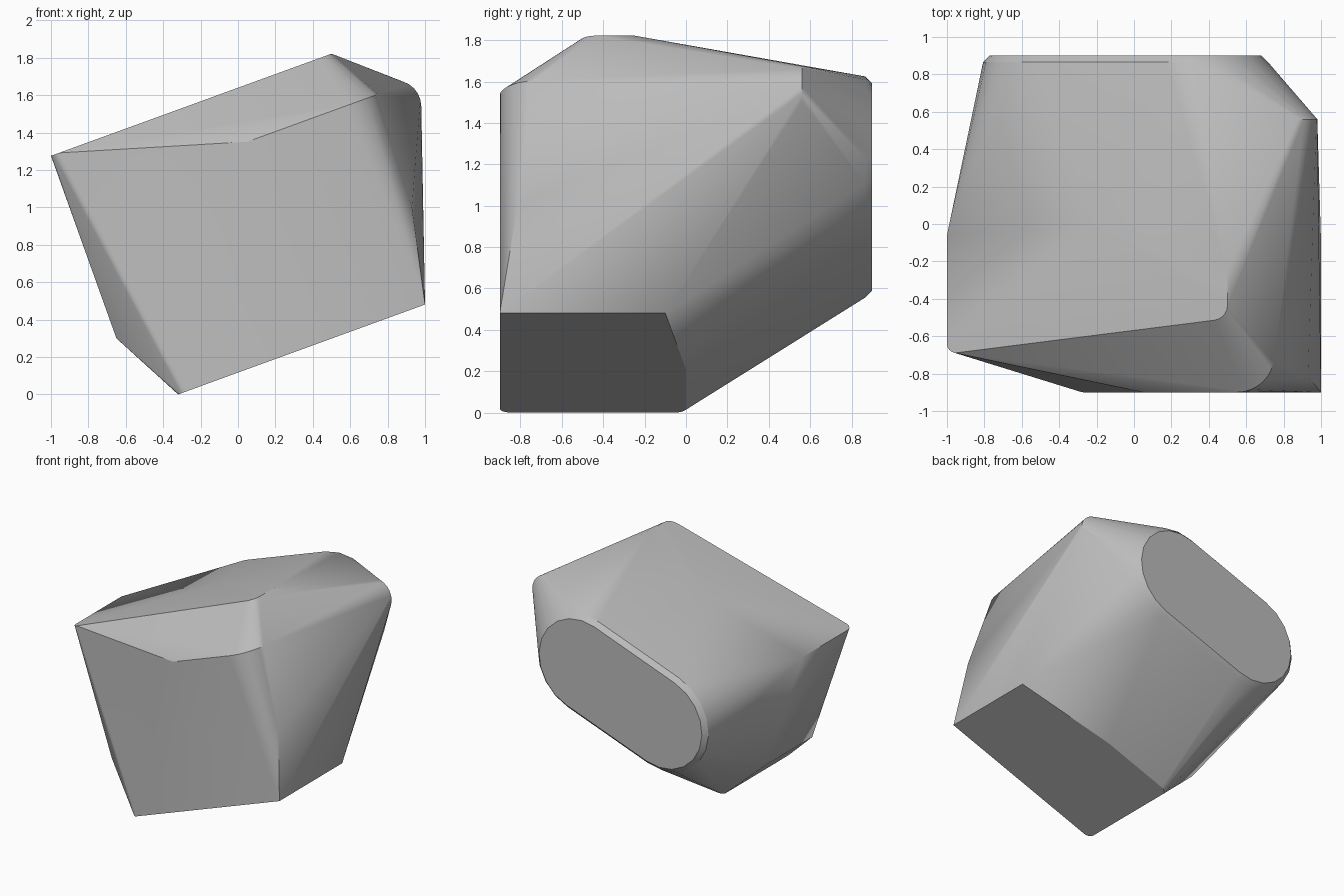
import bpy
import bmesh
import math
from mathutils import Vector

if "Cube" in bpy.data.objects:
    bpy.data.objects.remove(bpy.data.objects["Cube"], do_unlink=True)

TILT = math.radians(20)
SLOPE = math.tan(TILT)


def make_material(name, grey):
    material = bpy.data.materials.new(name)
    material.use_nodes = True
    colour = (grey, grey, grey, 1)
    material.diffuse_color = colour
    material.node_tree.nodes["Principled BSDF"].inputs["Base Color"].default_value = colour
    return material


def tilted_outline(outline, height):
    """Lay a plan outline on a plane that rises towards +x; height is at x = 0."""
    return [Vector((x, y, height + SLOPE * x)) for x, y in outline]


def arc(centre, radius, start, end, steps):
    """Points of a flat arc, angles in degrees."""
    points = []
    for i in range(steps + 1):
        angle = math.radians(start + (end - start) * i / steps)
        points.append((centre[0] + radius * math.cos(angle),
                       centre[1] + radius * math.sin(angle)))
    return points


def stadium(centre, half_length, radius, y, steps):
    """Tilted slot-shaped outline standing at depth y."""
    points = []
    tilt = math.degrees(TILT)
    for side in (1, -1):
        middle = (centre[0] + side * half_length * math.cos(TILT),
                  centre[1] + side * half_length * math.sin(TILT))
        start = tilt - 90 * side
        for x, z in arc(middle, radius, start, start + 180, steps):
            points.append(Vector((x, y, z)))
    return points


def hull_object(name, points, material):
    bm = bmesh.new()
    for point in points:
        bm.verts.new(point)
    result = bmesh.ops.convex_hull(bm, input=bm.verts)
    loose = set(result["geom_interior"]) | set(result["geom_unused"])
    bmesh.ops.delete(bm, geom=[v for v in loose if isinstance(v, bmesh.types.BMVert)],
                     context="VERTS")
    bmesh.ops.dissolve_limit(bm, angle_limit=math.radians(0.5),
                             verts=bm.verts, edges=bm.edges)
    bmesh.ops.recalc_face_normals(bm, faces=bm.faces)
    mesh = bpy.data.meshes.new(name)
    bm.to_mesh(mesh)
    bm.free()
    mesh.materials.append(material)
    body = bpy.data.objects.new(name, mesh)
    bpy.context.collection.objects.link(body)
    bpy.context.view_layer.objects.active = body
    body.select_set(True)
    bpy.ops.object.shade_smooth_by_angle(angle=math.radians(25))
    return body


# Sloping base with rounded left corners
base = [(1, -0.9), (1, -0.1), (0.25, 0)]
base += arc((-0.27, -0.05), 0.05, 90, 180, 4)
base += arc((-0.27, -0.85), 0.05, 180, 270, 4)
points = tilted_outline(base, 0.117)

# Sloping top face
top = [(-1, -0.06), (-0.2, 0), (0.5, -0.25)]
top += arc((0.42, -0.435), 0.08, 0, -82, 5)
top += arc((-0.95, -0.64), 0.05, 262, 180, 4)
points += tilted_outline(top, 1.64)

# Shoulder below the top, with a large rounded front corner
shoulder = [(0.05, -0.9)] + arc((0.55, -0.7), 0.2, -90, 0, 8)
points += tilted_outline(shoulder, 1.333)

# Front right corner, lower left edge
points.append(Vector((0.93, -0.815, 1.0)))
points += [Vector((-0.65, y, 0.3)) for y in (-0.68, -0.1)]

# Rounded upper corner at the right
points += [Vector((x, 0.56, z)) for x, z in arc((0.84, 1.54), 0.14, -15, 75, 6)]

# Slot-shaped back face with a narrow bevel
points += stadium((-0.045, 1.09), 0.38, 0.37, 0.9, 10)
points += stadium((-0.045, 1.09), 0.38, 0.405, 0.865, 10)

hull_object("faceted_block", points, make_material("plain grey", 0.5))
